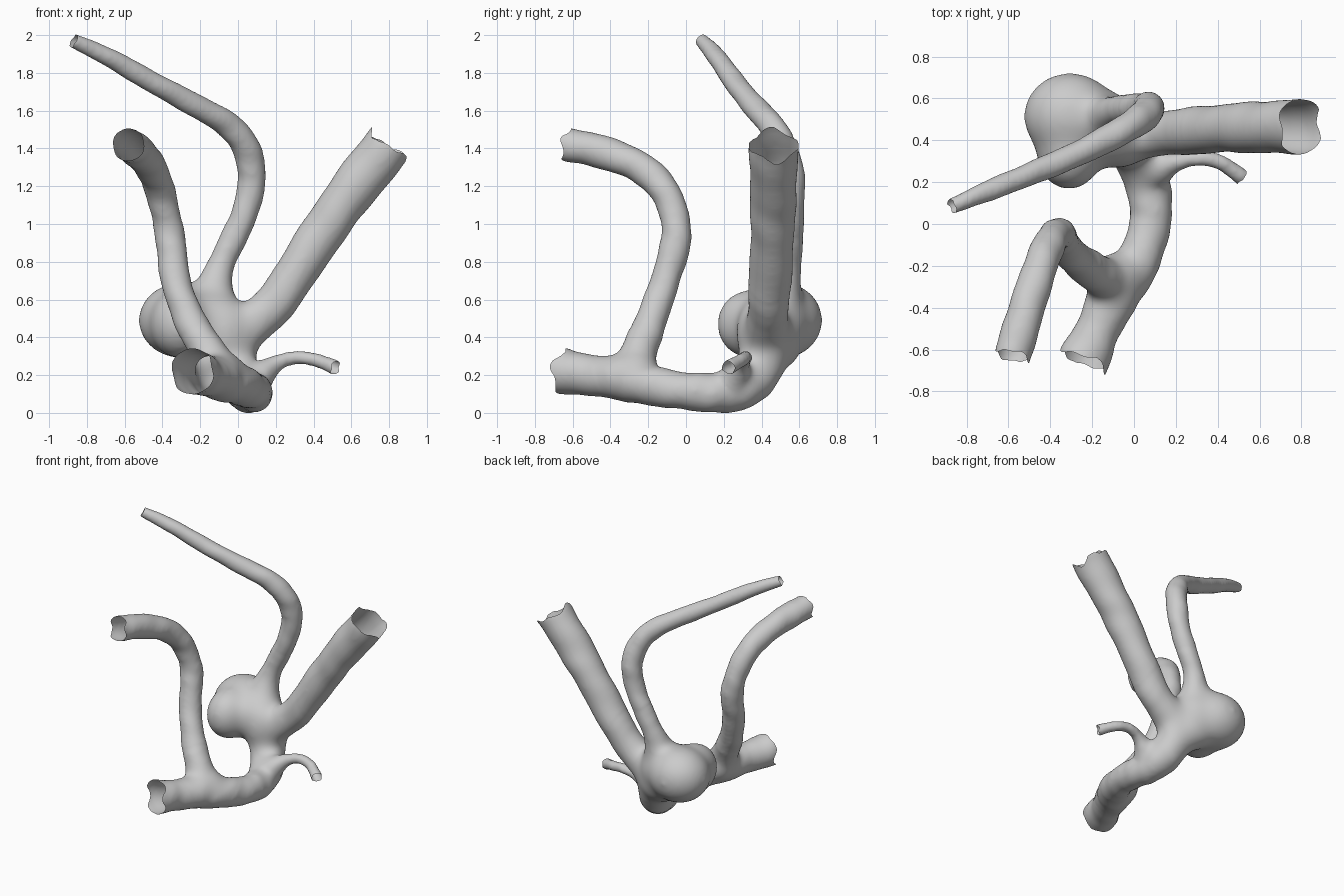
import bpy, bmesh, math
from mathutils import Vector, Matrix

if "Cube" in bpy.data.objects:
    bpy.data.objects.remove(bpy.data.objects["Cube"])

SIDES, STEPS = 24, 7

# Each path point: x, y, z, radius. Tubes run past their open end and are trimmed later.
TRUNK = [(-.24, -.65, .22, .125), (-.17, -.5, .198, .108), (-.09, -.33, .185, .125), (.005, -.2, .15, .112),
         (.07, -.04, .12, .1), (.08, .1, .108, .105), (.055, .22, .112, .112), (.015, .33, .16, .125),
         (-.03, .41, .27, .13), (-.03, .43, .39, .135), (.075, .43, .465, .12), (.22, .44, .615, .114),
         (.43, .457, .93, .117), (.6, .462, 1.17, .125), (.795, .465, 1.415, .132)]
FRONT_BRANCH = [(-.09, -.3, .2, .11), (-.18, -.235, .36, .098), (-.26, -.18, .5, .085), (-.33, -.11, .7, .08),
                (-.355, -.055, .9, .082), (-.38, -.06, 1.04, .078), (-.42, -.13, 1.2, .082),
                (-.47, -.27, 1.315, .085), (-.53, -.46, 1.385, .09), (-.58, -.63, 1.42, .09)]
TOP_BRANCH = [(-.08, .44, .45, .13), (-.125, .5, .62, .112), (-.105, .535, .75, .086), (-.035, .55, .9, .074),
              (.04, .555, 1.07, .072), (.073, .555, 1.25, .076), (.04, .51, 1.41, .076), (-.06, .445, 1.53, .07),
              (-.25, .345, 1.64, .063), (-.47, .25, 1.76, .058), (-.68, .165, 1.88, .052), (-.87, .085, 1.97, .04)]
SIDE_TWIG = [(.05, .24, .13, .11), (.12, .265, .2, .083), (.2, .295, .262, .05), (.3, .315, .293, .038),
             (.4, .3, .283, .038), (.46, .265, .263, .039), (.515, .225, .24, .043)]
# Swellings: centre, then half sizes (sac body, front lobe, neck, underside, trunk fork, front fork)
SWELLINGS = [((-.305, .515, .49), (.23, .215, .205)), ((-.31, .34, .47), (.16, .185, .19)),
             ((-.16, .46, .48), (.19, .19, .18)), ((-.13, .48, .37), (.17, .14, .15)),
             ((-.07, .4, .42), (.14, .14, .2)), ((-.09, -.26, .21), (.135, .125, .12))]
# Zones given extra softening: centre, radius, passes (fading outwards)
SOFT_ZONES = [((-.2, .43, .48), .42, 40), ((-.2, .43, .48), .48, 12), ((-.2, .43, .48), .54, 6),
              ((-.11, -.25, .25), .2, 20), ((-.11, -.25, .25), .25, 8)]


def smooth_path(pts):
    """Catmull-Rom interpolation of position and radius."""
    p = [Vector(q) for q in pts]
    p = [2 * p[0] - p[1]] + p + [2 * p[-1] - p[-2]]
    out = []
    for a, b, c, d in zip(p, p[1:], p[2:], p[3:]):
        for i in range(STEPS):
            t = i / STEPS
            out.append(.5 * (2 * b + (c - a) * t + (2 * a - 5 * b + 4 * c - d) * t * t
                             + (3 * b - a - 3 * c + d) * t ** 3))
    return out + [p[-2]]


def extended(pts, length=.1):
    """Carry a path straight on beyond its last point."""
    a, b = Vector(pts[-2]), Vector(pts[-1])
    e = b.xyz + (b.xyz - a.xyz).normalized() * length
    return pts + [(*e, b.w)]


def add_tube(bm, pts):
    path = smooth_path(pts)
    pos = [p.xyz for p in path]
    normal, rings = None, []
    for i, c in enumerate(pos):
        d = (pos[min(i + 1, len(pos) - 1)] - pos[max(i - 1, 0)]).normalized()
        normal = d.orthogonal() if normal is None else normal - d * normal.dot(d)
        normal.normalize()
        side = d.cross(normal)
        ring = []
        for k in range(SIDES):
            a = 2 * math.pi * k / SIDES
            # gentle organic unevenness
            r = path[i].w * (1 + .025 * math.sin(i * .7 + 2 * a) + .015 * math.sin(i * 1.3 + a))
            ring.append(bm.verts.new(c + r * (normal * math.cos(a) + side * math.sin(a))))
        rings.append(ring)
    for r, s in zip(rings, rings[1:]):
        for k in range(SIDES):
            n = (k + 1) % SIDES
            bm.faces.new((r[k], r[n], s[n], s[k]))
    bm.faces.new(rings[0][::-1])
    bm.faces.new(rings[-1])


def trim_end(bm, pts):
    """Open the tube with a ragged edge at its last path point."""
    p = Vector(pts[-1]).xyz
    r = pts[-1][3]
    d = (p - Vector(pts[-2]).xyz).normalized()
    u = d.orthogonal().normalized()
    v = d.cross(u)
    doomed = []
    for f in bm.faces:
        w = f.calc_center_median() - p
        a = math.atan2(w.dot(v), w.dot(u))
        if w.length < .3 and w.dot(d) > r * (.12 * math.sin(3 * a) + .1 * math.sin(5 * a + 1)):
            doomed.append(f)
    bmesh.ops.delete(bm, geom=doomed, context='FACES')


# Overlapping solids
bm = bmesh.new()
branches = [TRUNK, FRONT_BRANCH, TOP_BRANCH, SIDE_TWIG]
for b in branches:
    pts = extended(b)
    if b is TRUNK:
        pts = extended(pts[::-1])[::-1]
    add_tube(bm, pts)
for centre, size in SWELLINGS:
    bmesh.ops.create_uvsphere(bm, u_segments=32, v_segments=20, radius=1,
                              matrix=Matrix.LocRotScale(Vector(centre), None, Vector(size)))
bmesh.ops.recalc_face_normals(bm, faces=bm.faces)
mesh = bpy.data.meshes.new("vessel_tree")
bm.to_mesh(mesh)
bm.free()
vessel = bpy.data.objects.new("vessel_tree", mesh)
bpy.context.collection.objects.link(vessel)

# Fuse into one skin and soften it
remesh = vessel.modifiers.new("fuse", 'REMESH')
remesh.mode = 'VOXEL'
remesh.voxel_size = .014
soften = vessel.modifiers.new("soften", 'SMOOTH')
soften.factor = .5
soften.iterations = 14
depsgraph = bpy.context.evaluated_depsgraph_get()
fused = bpy.data.meshes.new_from_object(vessel.evaluated_get(depsgraph))
vessel.modifiers.clear()

# Blend the sac and the front fork into their vessels
bm = bmesh.new()
bm.from_mesh(fused)
for centre, radius, passes in SOFT_ZONES:
    zone = [v for v in bm.verts if (v.co - Vector(centre)).length < radius]
    for _ in range(passes):
        bmesh.ops.smooth_vert(bm, verts=zone, factor=.5, use_axis_x=True, use_axis_y=True, use_axis_z=True)

# Open the five ends and even out the stepped rims
for b in branches + [TRUNK[::-1]]:
    trim_end(bm, b)
rims = {v: [e.other_vert(v) for e in v.link_edges if e.is_boundary] for v in bm.verts if v.is_boundary}
for _ in range(3):
    moved = {v: (v.co + sum((n.co for n in near), Vector()) / len(near)) / 2 for v, near in rims.items()}
    for v, co in moved.items():
        v.co = co
for f in bm.faces:
    f.smooth = True
bm.to_mesh(fused)
bm.free()
vessel.data = fused
